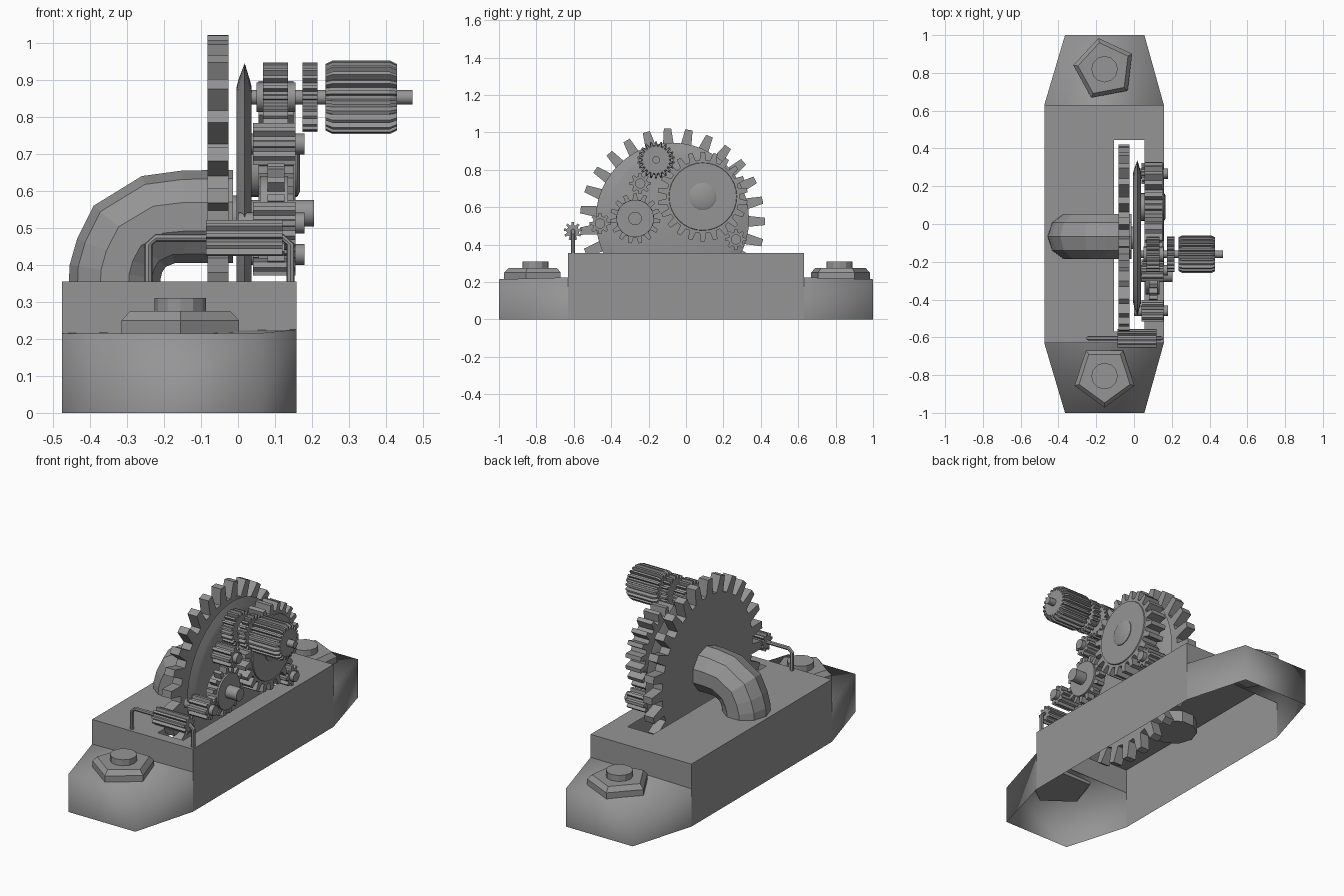
import bpy, bmesh, math
from mathutils import Vector

if "Cube" in bpy.data.objects:
    bpy.data.objects.remove(bpy.data.objects["Cube"])

steel = bpy.data.materials.new("grey metal")
steel.diffuse_color = (0.3, 0.3, 0.3, 1)
steel.use_nodes = True
steel.node_tree.nodes["Principled BSDF"].inputs["Base Color"].default_value = steel.diffuse_color
TAU = 2 * math.pi


def finish(name, bm, angle=None, recalc=True):
    if recalc:
        bmesh.ops.recalc_face_normals(bm, faces=bm.faces)
    me = bpy.data.meshes.new(name)
    bm.to_mesh(me)
    bm.free()
    me.materials.append(steel)
    ob = bpy.data.objects.new(name, me)
    bpy.context.collection.objects.link(ob)
    if angle:
        bpy.ops.object.select_all(action='DESELECT')
        ob.select_set(True)
        bpy.context.view_layer.objects.active = ob
        bpy.ops.object.shade_smooth_by_angle(angle=math.radians(angle))
    return ob


def loft(name, rings, angle=None):
    """Skin a list of equal-length point rings and cap both ends."""
    bm = bmesh.new()
    vs = [[bm.verts.new(p) for p in ring] for ring in rings]
    n = len(vs[0])
    for a, b in zip(vs, vs[1:]):
        for i in range(n):
            j = (i + 1) % n
            bm.faces.new((a[i], a[j], b[j], b[i]))
    bm.faces.new(vs[0])
    bm.faces.new(vs[-1])
    return finish(name, bm, angle)


def turned(name, y, z, profile, n=24, phase=0):
    """Round part along x from (x, radius) pairs."""
    loft(name, [[(x, y + r * math.cos(TAU * i / n + phase), z + r * math.sin(TAU * i / n + phase))
                 for i in range(n)] for x, r in profile], 35)


def gear(name, y, z, x0, x1, root, tip, n, phase=90, chamfer=0.0):
    """Toothed wheel along x, with optional chamfered ends."""
    def ring(x, k):
        pts = []
        for t in range(n):
            for off, r in ((-.31, root), (-.17, tip), (.17, tip), (.31, root)):
                a = math.radians(phase) + TAU * (t + off) / n
                pts.append((x, y + k * r * math.cos(a), z + k * r * math.sin(a)))
        return pts
    if chamfer:
        rings = [ring(x0, .9), ring(x0 + chamfer, 1), ring(x1 - chamfer, 1), ring(x1, .9)]
    else:
        rings = [ring(x0, 1), ring(x1, 1)]
    loft(name, rings)


# Base block: open underneath, slot in the top
H, STEP = 0.355, 0.215
xs, ys = (-.475, -.105, .055, .158), (-.63, -.57, .445, .63)
bm = bmesh.new()
top = [[bm.verts.new((x, y, H)) for y in ys] for x in xs]
for i in range(3):
    for j in range(3):
        if (i, j) != (1, 1):
            bm.faces.new((top[i][j], top[i + 1][j], top[i + 1][j + 1], top[i][j + 1]))
for s in (0, 3):
    x, y = xs[s], ys[s]
    d = 1 if s else -1
    quads = ([(x, ys[0], 0), (x, ys[3], 0), (x, ys[3], H), (x, ys[0], H)],
             [(xs[3], y, STEP), (xs[0], y, STEP), (xs[0], y, H), (xs[3], y, H)])
    for q in quads:
        bm.faces.new([bm.verts.new(p) for p in (q if d > 0 else q[::-1])])
finish("base_block", bm, recalc=False)

# Tapered base ends, open underneath
for name, s in (("base_end_front", -1), ("base_end_back", 1)):
    bm = bmesh.new()
    plan = [(.158, .63 * s), (.055, s), (-.365, s), (-.475, .63 * s)]
    lo = [bm.verts.new((x, y, 0)) for x, y in plan]
    hi = [bm.verts.new((x, y, STEP + (.01 if i == 0 else 0))) for i, (x, y) in enumerate(plan)]
    faces = [(lo[i], lo[i + 1], hi[i + 1], hi[i]) for i in range(3)] + [tuple(hi)]
    for f in faces:
        bm.faces.new(f if s > 0 else f[::-1])
    finish(name, bm, 179, recalc=False)

# Pentagonal plates with bolts
for side, y, rot in (("front", -.805, -90), ("back", .82, 29)):
    def disc(z, r, n, rot):
        return [(-.156 + r * math.cos(TAU * i / n + math.radians(rot)),
                 y + r * math.sin(TAU * i / n + math.radians(rot)), z) for i in range(n)]
    loft("anchor_plate_" + side, [disc(.2, .167, 5, rot), disc(.25, .167, 5, rot), disc(.276, .142, 5, rot)])
    loft("anchor_bolt_" + side, [disc(.27, .07, 12, 0), disc(.31, .07, 12, 0)])

# Elbow pipe: (outer, inner) points of each section in x-z
sections = [((-.46, .29), (-.21, .29)), ((-.455, .40), (-.21, .36)), ((-.435, .47), (-.205, .38)),
            ((-.39, .56), (-.195, .395)), ((-.26, .64), (-.17, .405)), ((-.15, .655), (-.14, .405)),
            ((-.013, .657), (-.013, .405))]
rings = []
for o, i in sections:
    o, i = Vector((o[0], -.066, o[1])), Vector((i[0], -.066, i[1]))
    c, u = (o + i) / 2, (o - i) / 2
    rings.append([c + u * math.cos(TAU * k / 10) + Vector((0, .126, 0)) * math.sin(TAU * k / 10)
                  for k in range(10)])
loft("elbow_pipe", rings)

# Main wheel and the bevelled disc beside it
gear("main_gear", -.073, .527, -.083, -.025, .405, .495, 27, 93)
turned("bevelled_disc", -.073, .535, [(-.004, .345), (.001, .365), (.018, .41), (.032, .365), (.037, .345)], 48)
turned("main_axle", -.073, .527, [(-.03, .06), (.01, .06)])

# Large side gear
gear("large_gear", .09, .657, .055, .15, .195, .24, 22)
turned("large_gear_face", .09, .657, [(.14, .185), (.156, .18)], 32)
turned("large_gear_hub", .09, .657, [(.0, .073), (.16, .073), (.168, .058)])

# Medium gear
gear("medium_gear", -.272, .54, .08, .125, .102, .135, 15)
turned("medium_gear_face", -.272, .54, [(.06, .1), (.135, .1)], 32)
turned("medium_gear_shaft", -.272, .54, [(.0, .036), (.205, .036)], 16)

# Small idler pinions
for i, (y, z, x1) in enumerate(((-.46, .513, .155), (-.245, .727, .155), (.267, .428, .155))):
    gear("idler_pinion_%d" % (i + 1), y, z, .04, x1, .04, .057, 8)
    turned("idler_shaft_%d" % (i + 1), y, z, [(.0, .028), (.18, .028)], 12)

# Drive shaft with its pinions and the grooved handle
turned("drive_shaft", -.16, .853, [(.0, .02), (.472, .02)], 12)
gear("drive_pinion", -.16, .853, .067, .135, .075, .094, 20)
turned("drive_collar", -.16, .853, [(.05, .04), (.155, .04)], 16)
gear("drive_ring", -.16, .853, .174, .215, .075, .094, 20)
gear("grooved_handle", -.16, .853, .236, .43, .08, .1, 22, 90, .02)

# Wire bracket with grooved roller
R = .011
path = [(-.242, .34), (-.242, .455), (-.222, .473), (.122, .473), (.142, .455), (.142, .34)]
rings = []
for k, p in enumerate(path):
    a = Vector(path[max(k - 1, 0)])
    b = Vector(path[min(k + 1, len(path) - 1)])
    t = (b - a).normalized()
    rings.append([(p[0] - t.y * R * math.cos(TAU * i / 8), -.605 + R * math.sin(TAU * i / 8),
                   p[1] + t.x * R * math.cos(TAU * i / 8)) for i in range(8)])
loft("wire_bracket", rings, 40)
gear("grooved_roller", -.605, .472, -.087, .12, .033, .049, 9)
